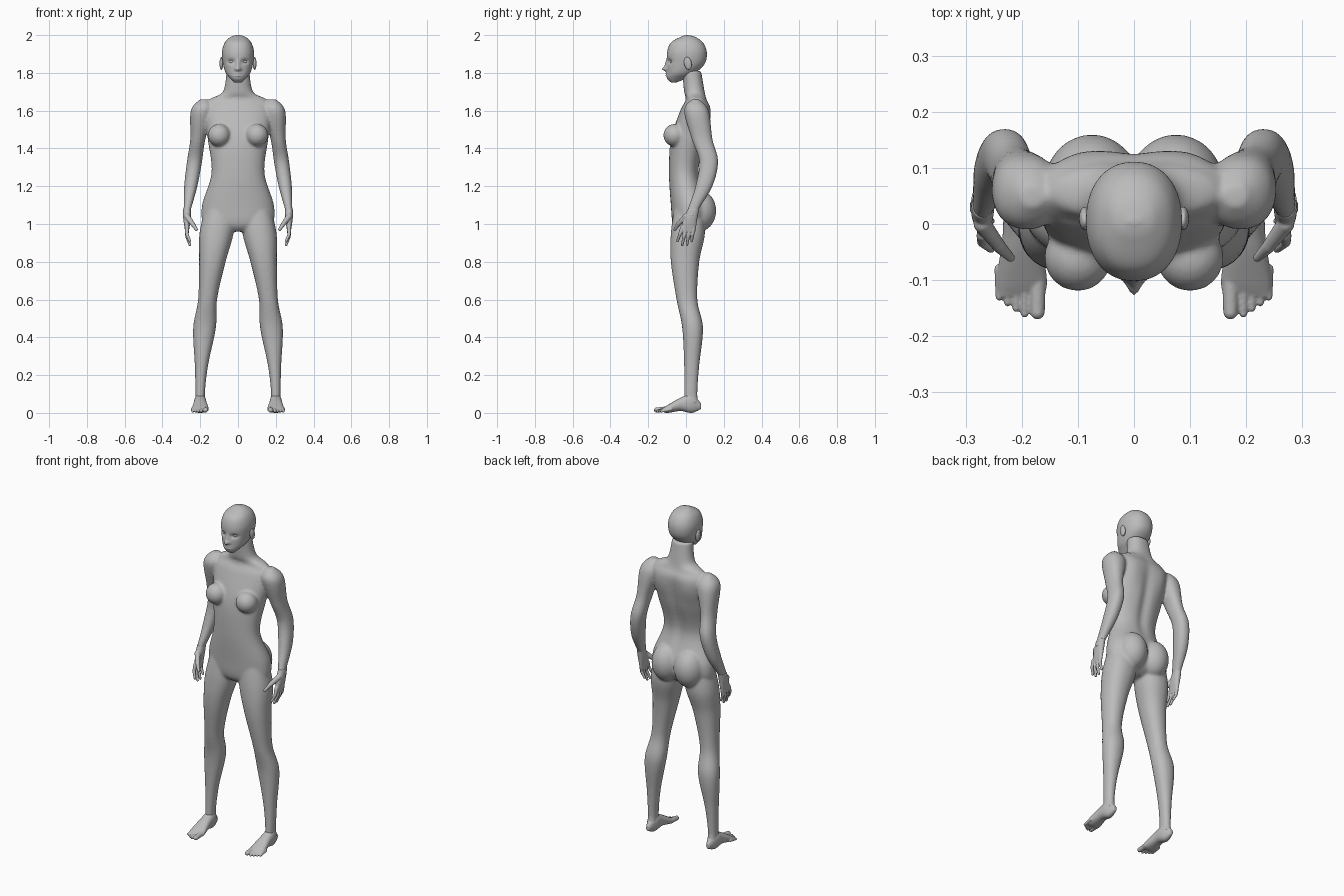
import bpy, bmesh, math
from mathutils import Vector, Matrix

if "Cube" in bpy.data.objects:
    bpy.data.objects.remove(bpy.data.objects["Cube"])

GREY = (0.5, 0.5, 0.5, 1)
clay = bpy.data.materials.new("clay_grey")
clay.use_nodes = True
clay.diffuse_color = GREY
clay.node_tree.nodes["Principled BSDF"].inputs["Base Color"].default_value = GREY


def hermite(before, start, end, after, t):
    leave, arrive, rise = (end - before) / 2, (after - start) / 2, end - start
    return start + t * (leave + t * (3 * rise - 2 * leave - arrive + t * (leave + arrive - 2 * rise)))


def smooth_rows(rows, steps=8):
    """Resample profile rows along a smooth curve."""
    padded = [rows[0], *rows, rows[-1]]
    for group in zip(padded, padded[1:], padded[2:], padded[3:]):
        for step in range(steps):
            yield [hermite(*values, step / steps) for values in zip(*group)]
    yield rows[-1]


def loft(bm, rows, centre, side=1, lengthwise=False, power=2.2, segments=80):
    """Each row is a place on the axis, a half width, and the low and high limit in depth."""
    rings = []
    for place, half, low, high in smooth_rows(rows):
        ring = []
        for k in range(segments):
            angle = math.tau * k / segments
            across, deep = (math.copysign(abs(v) ** (2 / power), v)
                            for v in (math.cos(angle), math.sin(angle)))
            x = side * (centre(place) + half * across)
            depth = (low + high + (high - low) * deep) / 2
            ring.append(bm.verts.new((x, place, depth) if lengthwise else (x, depth, place)))
        rings.append(ring)
    for ring, following in zip(rings, rings[1:]):
        for k in range(segments):
            bm.faces.new((ring[k - 1], ring[k], following[k], following[k - 1]))
    bm.faces.new(rings[0])
    bm.faces.new(rings[-1])
    return [vert for ring in rings for vert in ring]


def blob(bm, centre, radii, side=1, tilt=0):
    x, y, z = centre
    place = (Matrix.Translation((side * x, y, z)) @ Matrix.Rotation(tilt, 4, "X")
             @ Matrix.Diagonal((*radii, 1)))
    bmesh.ops.create_uvsphere(bm, u_segments=24, v_segments=16, radius=1, matrix=place)


def digit(bm, points, thick, thin, side):
    """Rounded finger or toe that tapers along the points."""
    points = [Vector((side * x, y, z)) for x, y, z in points]
    radii = [thick + (thin - thick) * k / (len(points) - 1) for k in range(len(points))]
    for point, radius in zip(points, radii):
        blob(bm, point, (radius, radius, radius))
    for start, end, wide, narrow in zip(points, points[1:], radii, radii[1:]):
        along = end - start
        place = Matrix.Translation((start + end) / 2) @ along.to_track_quat("Z", "Y").to_matrix().to_4x4()
        bmesh.ops.create_cone(bm, cap_ends=True, segments=20, radius1=wide, radius2=narrow,
                              depth=along.length, matrix=place)


def sculpt(verts, front, x, z, wide, tall, amount):
    """Push the front or back surface in depth around a mirrored spot."""
    for vert in verts:
        if (vert.co.y < 0) == front:
            far = ((abs(vert.co.x) - x) / wide) ** 2 + ((vert.co.z - z) / tall) ** 2
            vert.co.y += amount * math.exp(-far)


def finish(bm, name, voxel=0, passes=0):
    """Make the object, fusing its overlapping pieces into one skin when a voxel size is given."""
    bmesh.ops.recalc_face_normals(bm, faces=bm.faces)
    mesh = bpy.data.meshes.new(name)
    bm.to_mesh(mesh)
    bm.free()
    part = bpy.data.objects.new(name, mesh)
    bpy.context.collection.objects.link(part)
    if voxel:
        fuse = part.modifiers.new("fuse", "REMESH")
        fuse.mode, fuse.voxel_size = "VOXEL", voxel
        soften = part.modifiers.new("soften", "SMOOTH")
        soften.iterations = passes
        bpy.context.view_layer.update()
        depsgraph = bpy.context.evaluated_depsgraph_get()
        fused = bpy.data.meshes.new_from_object(part.evaluated_get(depsgraph))
        part.modifiers.clear()
        part.data = fused
    part.data.materials.clear()
    part.data.materials.append(clay)
    part.data.polygons.foreach_set("use_smooth", [True] * len(part.data.polygons))
    part.data.update()


# Centre lines of the parts
def middle(place):
    return 0


def leg_line(z):
    return .2 - .11 * max(z - .1, 0) ** 1.5


def arm_line(z):
    return .43 - .15 * z


def palm_line(z):
    return .27


def foot_line(y):
    return .2


# Profiles
TRUNK = [(.96, .09, -.04, .05), (1, .18, -.07, .1), (1.1, .19, -.08, .12), (1.27, .14, -.09, .07),
         (1.45, .16, -.08, .11), (1.6, .18, -.03, .13), (1.66, .15, 0, .11), (1.7, .08, -.01, .1),
         (1.81, .06, -.02, .08)]
LEG = [(1.1, .08, -.06, .09), (.95, .09, -.08, .1), (.8, .07, -.08, .07), (.6, .05, -.05, .06),
       (.45, .06, -.02, .09), (.25, .035, -.01, .07), (.1, .025, -.01, .06), (.05, .03, -.01, .07)]
ARM = [(1.66, .02, .03, .07), (1.6, .06, -.01, .12), (1.45, .04, .03, .14), (1.33, .04, .07, .17),
       (1.2, .035, .05, .14), (1.08, .02, .01, .07), (1.04, .02, 0, .06)]
HEAD = [(1.75, .02, -.08, -.05), (1.77, .04, -.1, 0), (1.8, .065, -.1, .05), (1.85, .08, -.1, .1),
        (1.91, .085, -.1, .11), (1.96, .07, -.08, .09), (1.99, .04, -.03, .05), (2, .01, 0, .01)]
PALM = [(1.08, .02, .01, .07), (1.03, .02, -.01, .06), (.96, .01, -.03, .05)]
FOOT = [(.08, .01, .02, .05), (.03, .03, 0, .1), (-.03, .035, .01, .08), (-.1, .045, 0, .04),
        (-.13, .04, .01, .02)]

# Body: trunk, neck, arms and legs fused into one skin
bm = bmesh.new()
trunk = loft(bm, TRUNK, middle)
sculpt(trunk, False, 0, 1.4, .03, .2, -.015)
sculpt(trunk, False, .1, 1.55, .05, .08, .01)
for side in (1, -1):
    loft(bm, LEG, leg_line, side)
    loft(bm, ARM, arm_line, side)
    blob(bm, (.1, -.06, 1.47), (.06, .06, .06), side)
    blob(bm, (.075, .07, 1.07), (.085, .09, .11), side)
finish(bm, "body", .0075, 6)

# Head with sculpted nose, eye sockets and lips, then eyes and ears
bm = bmesh.new()
skull = loft(bm, HEAD, middle)
sculpt(skull, True, 0, 1.82, .015, .012, -.025)
sculpt(skull, True, 0, 1.845, .01, .02, -.012)
sculpt(skull, True, .036, 1.86, .018, .011, .015)
for lip in (1.785, 1.797):
    sculpt(skull, True, 0, lip, .02, .005, -.008)
for side in (1, -1):
    blob(bm, (.034, -.07, 1.86), (.016, .014, .012), side)
    blob(bm, (.088, .01, 1.85), (.01, .02, .034), side, .2)
finish(bm, "head")

for side, label in ((1, "left"), (-1, "right")):
    # Hand: palm, four fanned fingers and a thumb
    bm = bmesh.new()
    loft(bm, PALM, palm_line, side)
    for k in range(4):
        base = Vector((.27, .02 * k - .02, .98))
        tip = Vector((.255, .025 * k - .045, .88 + .02 * abs(k - 1.5)))
        knuckle = (base + tip) / 2 + Vector((.008, 0, 0))
        digit(bm, [base, knuckle, tip], .011, .007, side)
    digit(bm, [(.27, 0, 1.04), (.24, -.04, 1), (.22, -.06, .97)], .016, .008, side)
    finish(bm, label + "_hand", .003, 3)

    # Foot: big toe and a slanting row of small toes
    bm = bmesh.new()
    loft(bm, FOOT, foot_line, side, lengthwise=True)
    digit(bm, [(.172, -.1, .02), (.172, -.157, .015)], .015, .013, side)
    for k in range(4):
        x, y = .195 + .015 * k, .01 * k - .16
        digit(bm, [(x, y + .05, .02), (x, y, .009)], .009, .007, side)
    finish(bm, label + "_foot", .003, 3)
